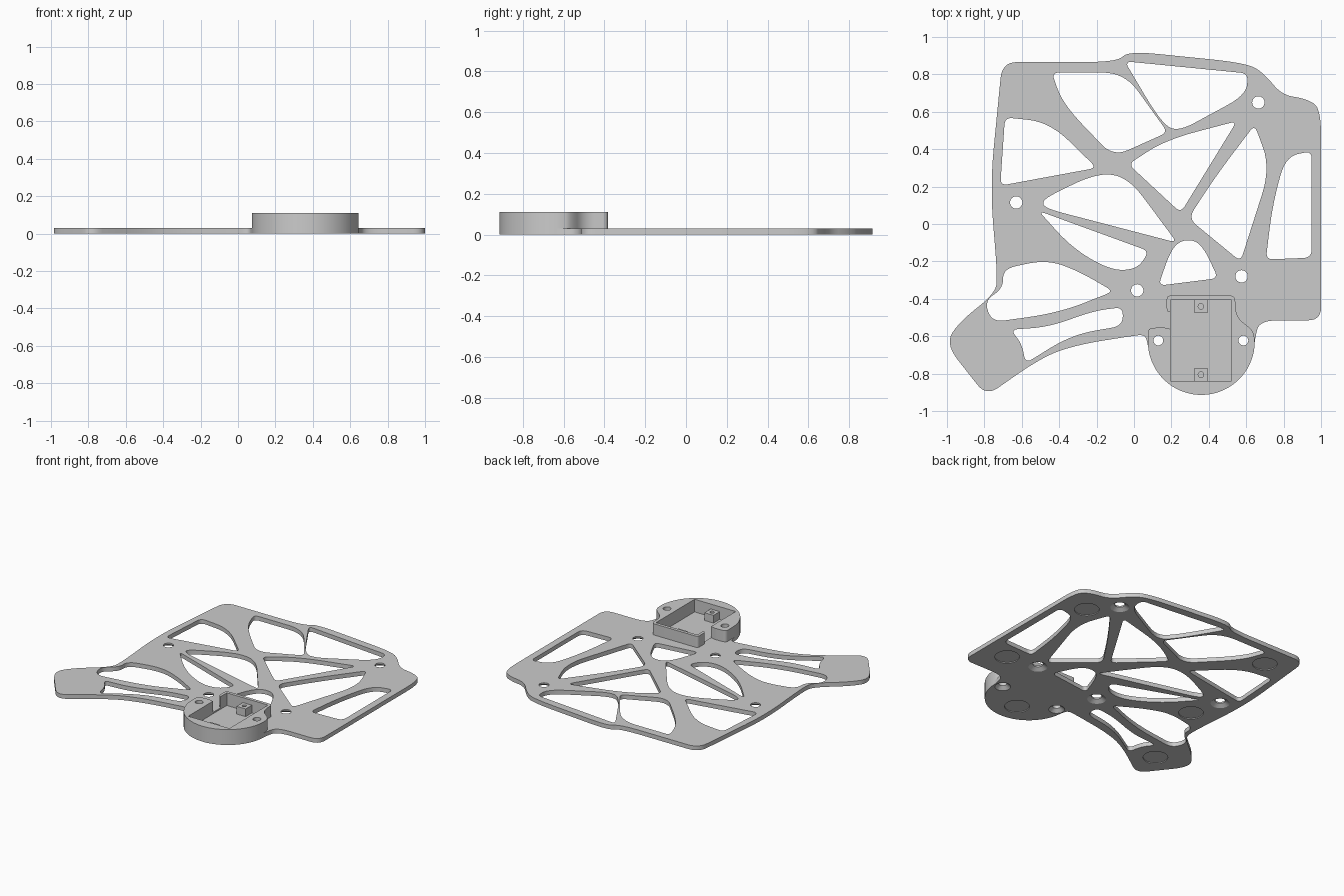
import bpy, bmesh, math
from mathutils import Vector, Matrix

if "Cube" in bpy.data.objects:
    bpy.data.objects.remove(bpy.data.objects["Cube"])

colour = (0.6, 0.6, 0.6, 1)
grey = bpy.data.materials.new("matte grey")
grey.use_nodes = True
grey.diffuse_color = colour
grey.node_tree.nodes["Principled BSDF"].inputs["Base Color"].default_value = colour

PLATE_TOP, HOUSING_TOP, POCKET_FLOOR, POST_TOP = .03, .11, .02, .075
DISC, DISC_RADIUS = Vector((.36, -.628)), .286
POCKET_CENTRE, POCKET_WIDTH, POCKET_LENGTH = Vector((.358, -.623)), .325, .435


def rounded(points, soft=.04, steps=7):
    """Closed outline with eased corners: the blunter the corner, the wider the easing."""
    corners = [Vector(p) for p in points]
    result = []
    for i, corner in enumerate(corners):
        before = corners[i - 1] - corner
        after = corners[(i + 1) % len(corners)] - corner
        reach = soft + .14 * max(0, -before.normalized().dot(after.normalized()))
        start = corner + before.normalized() * min(reach, before.length * .48)
        end = corner + after.normalized() * min(reach, after.length * .48)
        for k in range(steps + 1):
            t = k / steps
            result.append(start.lerp(corner, t).lerp(corner.lerp(end, t), t))
    return result


def arc(centre, radius, start, end, count):
    """Evenly spaced points from one angle to another, in degrees."""
    angles = [math.radians(start + (end - start) * k / count) for k in range(count)]
    return [centre + radius * Vector((math.cos(a), math.sin(a))) for a in angles]


def circle(centre, radius, count=32):
    return arc(Vector(centre), radius, 0, 360, count)


def finish(name, bm):
    mesh = bpy.data.meshes.new(name)
    bm.to_mesh(mesh)
    bm.free()
    obj = bpy.data.objects.new(name, mesh)
    bpy.context.collection.objects.link(obj)
    mesh.materials.append(grey)
    return obj


def slab(name, loops, bottom, top):
    """Solid slab from an outer loop and any number of hole loops."""
    curve = bpy.data.curves.new(name + "_profile", "CURVE")
    curve.dimensions = "2D"
    curve.fill_mode = "BOTH"
    curve.extrude = (top - bottom) / 2
    for loop in loops:
        spline = curve.splines.new("POLY")
        spline.points.add(len(loop) - 1)
        for target, p in zip(spline.points, loop):
            target.co = (p.x, p.y, 0, 1)
        spline.use_cyclic_u = True
    helper = bpy.data.objects.new(name + "_profile", curve)
    bpy.context.collection.objects.link(helper)
    bpy.context.view_layer.update()
    mesh = bpy.data.meshes.new_from_object(helper.evaluated_get(bpy.context.evaluated_depsgraph_get()))
    bm = bmesh.new()
    bm.from_mesh(mesh)
    bpy.data.objects.remove(helper)
    bpy.data.meshes.remove(mesh)
    bmesh.ops.translate(bm, verts=bm.verts, vec=(0, 0, (top + bottom) / 2))
    bmesh.ops.remove_doubles(bm, verts=bm.verts, dist=.0001)
    bmesh.ops.recalc_face_normals(bm, faces=bm.faces)
    return finish(name, bm)


def carve(obj, cutter):
    modifier = obj.modifiers.new("recesses", "BOOLEAN")
    modifier.operation = "DIFFERENCE"
    modifier.solver = "EXACT"
    modifier.object = cutter
    bpy.context.view_layer.objects.active = obj
    bpy.ops.object.modifier_apply(modifier=modifier.name)


# Outer edge of the plate, clockwise, with the disc rim at the front
disc_rim = arc(DISC, DISC_RADIUS, 2, -182, 30)
back_edge = [(-.705, .866), (-.09, .866), (-.03, .925), (.61, .86), (.7, .8), (.79, .69), (.92, .67)]
right_edge = [(1, .62), (1, -.515), (.67, -.515)]
front_arm = [(.06, -.59), (-.02, -.6), (-.3, -.645), (-.49, -.71), (-.79, -.92), (-1.01, -.64), (-.93, -.52)]
left_edge = [(-.74, -.37), (-.73, -.27), (-.77, .2)]
outline = back_edge + right_edge + disc_rim + front_arm + left_edge

# Weight-saving windows in the plate
back_windows = [
    [(-.44, .81), (-.05, .81), (.18, .49), (-.11, .36), (-.38, .64)],
    [(-.05, .87), (.61, .805), (.6, .69), (.23, .49), (.14, .55)],
    [(-.69, .57), (-.45, .545), (-.2, .3), (-.715, .205)],
    [(-.03, .32), (.17, .45), (.55, .55), (.25, .06)],
    [(.645, .53), (.73, .3), (.57, -.2), (.29, .03), (.44, .26)],
]
front_windows = [
    [(-.49, .13), (-.2, .275), (-.03, .25), (.23, -.1), (-.48, .085)],
    [(.95, .39), (.95, -.18), (.705, -.19), (.74, .1), (.81, .36)],
    [(.27, -.08), (.36, -.1), (.45, -.29), (.13, -.33), (.2, -.13)],
    [(-.51, .07), (.08, -.145), (.02, -.24), (-.12, -.25), (-.33, -.13)],
]
arm_windows = [
    [(-.7, -.24), (-.47, -.19), (-.3, -.25), (-.11, -.36), (-.4, -.475), (-.76, -.525), (-.8, -.41), (-.7, -.345)],
    [(-.66, -.565), (-.45, -.55), (-.22, -.465), (-.06, -.445), (-.06, -.545), (-.33, -.59), (-.58, -.745), (-.6, -.64)],
]
windows = [rounded(points) for points in back_windows + front_windows + arm_windows]

# Screw holes through the plate and through the housing lugs
plate_screws = [(-.63, .115), (.665, .65), (.575, -.28), (.017, -.355)]
lug_screws = [(.13, -.623), (.585, -.623)]
screw_holes = [circle(c, .033) for c in plate_screws]
lug_holes = [circle(c, .026) for c in lug_screws]
plate = slab("base_plate", [rounded(outline, .07)] + windows + screw_holes + lug_holes, 0, PLATE_TOP)

# Raised housing: disc rim, side lug and the hook behind the open side
lug = [(.074, -.557), (.2, -.55), (.3, -.65)]
hook = [(.2, -.47), (.175, -.47), (.175, -.383)]
shoulder = [(.54, -.383), (.545, -.5), (.635, -.565)]
housing = slab("housing_wall", [rounded(disc_rim + lug + hook + shoulder, .02)] + lug_holes,
               PLATE_TOP, HOUSING_TOP)

# Cutter: countersinks and round foot recesses underneath, and the square pocket
cut = bmesh.new()
for screws, wide in ((plate_screws, .066), (lug_screws, .055)):
    for x, y in screws:
        bmesh.ops.create_cone(cut, cap_ends=True, segments=32, radius1=wide, radius2=.016, depth=.034,
                              matrix=Matrix.Translation((x, y, .014)))
for x, y in [(.81, .49), (.81, -.31), (.35, -.76), (-.565, -.1), (-.525, .69), (-.76, -.69)]:
    bmesh.ops.create_cone(cut, cap_ends=True, segments=40, radius1=.08, radius2=.08, depth=.02,
                          matrix=Matrix.Translation((x, y, -.004)))
pocket_place = Matrix.Translation((*POCKET_CENTRE, POCKET_FLOOR + .1))
pocket_size = Matrix.Diagonal((POCKET_WIDTH, POCKET_LENGTH, .2, 1))
bmesh.ops.create_cube(cut, size=1, matrix=pocket_place @ pocket_size)
cutter = finish("recess_cutter", cut)
cutter.hide_render = True
carve(plate, cutter)
carve(housing, cutter)
bpy.data.objects.remove(cutter)

# Two drilled mounting posts at the ends of the pocket
parts = [plate, housing]
for name, side in (("back_post", 1), ("front_post", -1)):
    centre = POCKET_CENTRE + Vector((0, side * (POCKET_LENGTH / 2 - .035)))
    square = arc(centre, .05, 45, 405, 4)
    parts.append(slab(name, [square, circle(centre, .015, 16)], POCKET_FLOOR, POST_TOP))

for part in parts:
    bpy.ops.object.select_all(action="DESELECT")
    part.select_set(True)
    bpy.context.view_layer.objects.active = part
    bpy.ops.object.shade_smooth_by_angle(angle=math.radians(30))
